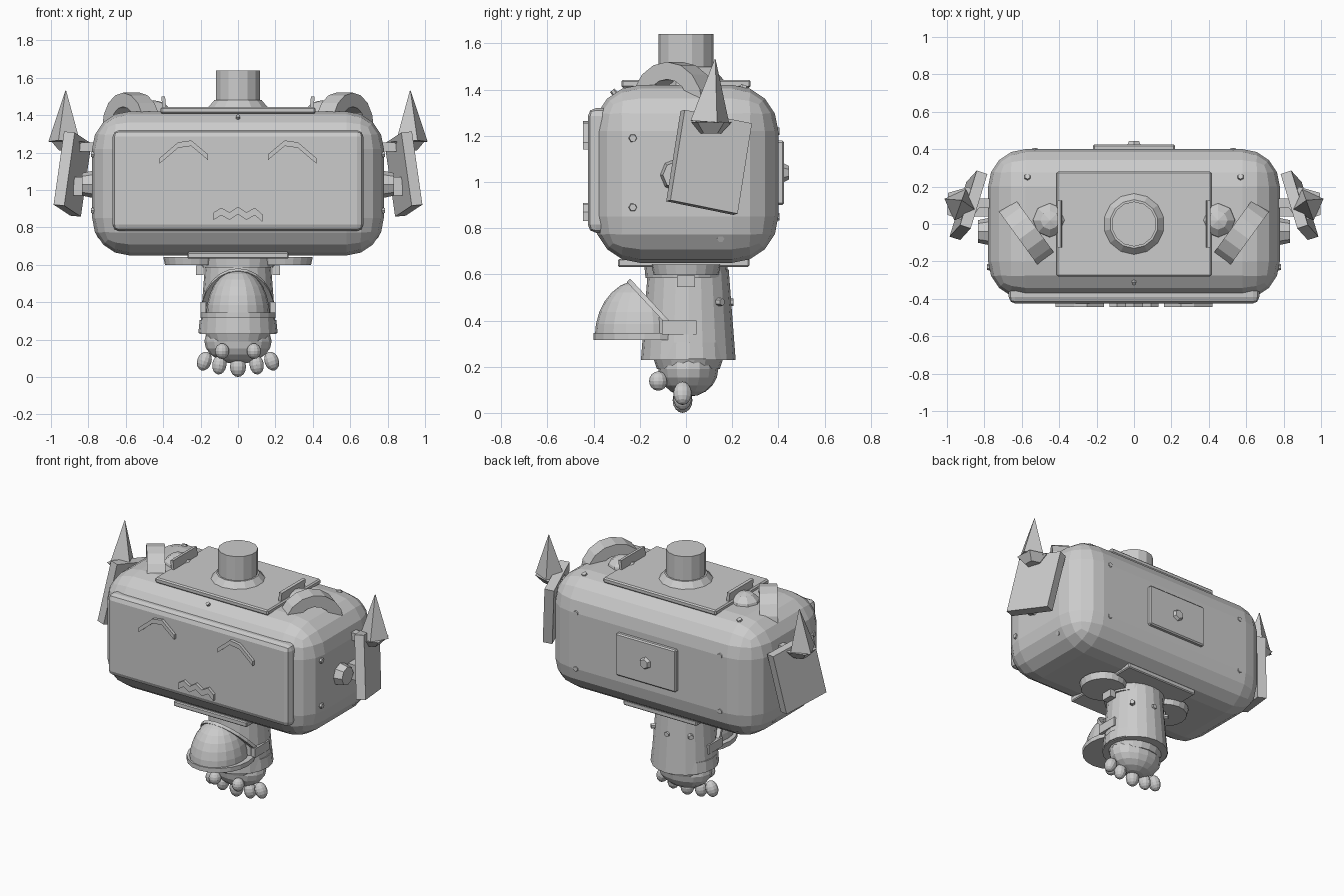
import bpy, bmesh, math
from mathutils import Matrix, Vector

old = bpy.data.objects.get("Cube")
if old:
    bpy.data.objects.remove(old)

grey = bpy.data.materials.new("plain_grey")
grey.use_nodes = True
grey.diffuse_color = (0.6, 0.6, 0.6, 1)
grey.node_tree.nodes["Principled BSDF"].inputs["Base Color"].default_value = (0.6, 0.6, 0.6, 1)


def at(loc, rx=0, ry=0, rz=0):
    """Placement matrix from a position and angles in degrees."""
    m = Matrix.Translation(loc)
    for angle, axis in ((rz, 'Z'), (ry, 'Y'), (rx, 'X')):
        m = m @ Matrix.Rotation(math.radians(angle), 4, axis)
    return m


def finish(name, bm, matrix=None, mirror=False, smooth=False):
    if matrix:
        bm.transform(matrix)
    bmesh.ops.recalc_face_normals(bm, faces=bm.faces)
    mesh = bpy.data.meshes.new(name)
    bm.to_mesh(mesh)
    bm.free()
    mesh.materials.append(grey)
    obj = bpy.data.objects.new(name, mesh)
    bpy.context.collection.objects.link(obj)
    if mirror:
        obj.modifiers.new("mirror", 'MIRROR').use_mirror_merge = False
    if smooth:
        mesh.shade_smooth()
    return obj


def box(name, loc, size, bevel=0, segments=1, mirror=False, **turn):
    bm = bmesh.new()
    bmesh.ops.create_cube(bm, size=1, matrix=Matrix.Diagonal((*size, 1)))
    if bevel:
        bmesh.ops.bevel(bm, geom=bm.edges[:], offset=bevel, segments=segments,
                        profile=0.5, affect='EDGES')
    return finish(name, bm, at(loc, **turn), mirror)


def cone(name, loc, r1, r2, depth, sides=16, stretch=(1, 1, 1), mirror=False, **turn):
    bm = bmesh.new()
    bmesh.ops.create_cone(bm, cap_ends=True, segments=sides, radius1=r1, radius2=r2, depth=depth)
    bm.transform(Matrix.Diagonal((*stretch, 1)))
    return finish(name, bm, at(loc, **turn), mirror)


def ball(name, loc, radii, u=12, v=8, mirror=False, cuts=(), **turn):
    """Ellipsoid, trimmed by planes given as (point, outward normal)."""
    bm = bmesh.new()
    bmesh.ops.create_uvsphere(bm, u_segments=u, v_segments=v, radius=1)
    bm.transform(at(loc, **turn) @ Matrix.Diagonal((*radii, 1)))
    for point, normal in cuts:
        bmesh.ops.bisect_plane(bm, geom=bm.verts[:] + bm.edges[:] + bm.faces[:],
                               plane_co=point, plane_no=normal, clear_outer=True)
        bmesh.ops.holes_fill(bm, edges=[e for e in bm.edges if e.is_boundary])
    return finish(name, bm, None, mirror)


def prism(name, outline, depth, loc, mirror=False, **turn):
    """Outline in x and z, extruded along y."""
    bm = bmesh.new()
    face = bm.faces.new([bm.verts.new((x, -depth / 2, z)) for x, z in outline])
    out = bmesh.ops.extrude_face_region(bm, geom=[face])
    moved = [g for g in out["geom"] if isinstance(g, bmesh.types.BMVert)]
    bmesh.ops.translate(bm, verts=moved, vec=(0, depth, 0))
    return finish(name, bm, at(loc, **turn), mirror)


def arc(rx, rz, steps):
    return [(rx * math.cos(math.pi * i / steps), rz * math.sin(math.pi * i / steps))
            for i in range(steps + 1)]


def band(rx, rz, t, steps=8):
    return arc(rx, rz, steps) + arc(rx - t, rz - t, steps)[::-1]


def ribbon(line, t):
    return line + [(x, z - t) for x, z in reversed(line)]


# Head shell, face and plates
box("head", (0, 0, 1.035), (1.56, 0.8, 0.77), 0.2, 4)
box("face_panel", (0, -0.355, 1.05), (1.34, 0.14, 0.54), 0.035, 2)
box("lid_plate", (0, 0, 1.425), (0.83, 0.56, 0.035), 0.008)
box("back_plate", (0, 0.405, 1.04), (0.44, 0.04, 0.28), 0.008)
cone("back_bolt", (0, 0.43, 1.04), 0.045, 0.03, 0.03, 6, rx=-90)
box("underside_plate", (0, -0.01, 0.65), (0.54, 0.57, 0.035), 0.006)
cone("underside_disc", (0.25, 0, 0.62), 0.14, 0.15, 0.045, 20, mirror=True)

# Chimney
cone("chimney_flange", (0, 0, 1.46), 0.165, 0.13, 0.04, 14)
cone("chimney", (0, 0, 1.54), 0.12, 0.12, 0.2, 14)

# Brows and mouth
prism("brow", ribbon([(0.16, 1.19), (0.25, 1.265), (0.32, 1.255), (0.42, 1.17)], 0.03),
      0.03, (0, -0.43, 0), True)
prism("mouth", ribbon([(-0.13, 0.88), (-0.09, 0.905), (-0.045, 0.88), (0, 0.91),
                       (0.045, 0.88), (0.09, 0.905), (0.13, 0.87)], 0.04),
      0.03, (0, -0.43, 0))

# Arched handles, domes and fins beside the lid
prism("top_arch", band(0.19, 0.19, 0.075), 0.11, (0.57, -0.05, 1.33), True, rz=54)
ball("top_dome", (0.45, 0.02, 1.39), (0.1, 0.1, 0.09), 8, 6, True)
box("top_fin", (0.395, 0, 1.45), (0.02, 0.25, 0.1), mirror=True, ry=6)

# Ears with spikes
box("ear_plate", (0.885, 0.1, 1.085), (0.06, 0.31, 0.4), mirror=True, rx=-11, ry=-5, rz=18)
cone("ear_spike", (0.925, 0.115, 1.395), 0.09, 0.002, 0.275, 4, mirror=True, rx=-5, rz=20)
cone("ear_spike_base", (0.915, 0.105, 1.235), 0.05, 0.1, 0.05, 5, mirror=True, rz=20)
box("ear_bracket", (0.82, 0.11, 1.23), (0.14, 0.05, 0.05), mirror=True)
box("ear_peg", (0.83, 0.08, 1.02), (0.1, 0.08, 0.1), mirror=True)
cone("side_bolt", (0.8, -0.04, 1.03), 0.075, 0.06, 0.07, 8, mirror=True, ry=90)

# Rivets
for n, (loc, rx, ry) in enumerate([
        ((0.77, -0.23, 1.19), 0, 90), ((0.77, -0.23, 0.89), 0, 90),
        ((0.74, 0.15, 0.76), 0, 115), ((0.57, 0.25, 1.405), -20, 0),
        ((0.53, 0.39, 1.22), -90, 0), ((0.53, 0.39, 0.85), -90, 0)]):
    cone(f"rivet_{n + 1}", loc, 0.022, 0.016, 0.03, 6, mirror=True, rx=rx, ry=ry)
cone("brow_rivet", (0, -0.31, 1.385), 0.014, 0.012, 0.03, 6, rx=40)

# Torso
cone("torso", (0, 0.01, 0.425), 0.205, 0.175, 0.39, 20)
cone("torso_hem", (0, 0.015, 0.27), 0.212, 0.205, 0.07, 20, (1, 0.9, 1))
cone("neck", (0, 0, 0.61), 0.195, 0.2, 0.05, 20, (1, 0.9, 1))
box("shoulder_tab", (0.205, 0, 0.57), (0.04, 0.08, 0.05), mirror=True)
cone("torso_rivet", (0, 0.19, 0.48), 0.02, 0.016, 0.03, 6, rx=-90)
cone("torso_side_rivet", (0.13, 0.14, 0.48), 0.02, 0.016, 0.05, 6, mirror=True, rx=-90, rz=-45)

# Domed front pouch, cut by a sloping opening
slope = Vector((0, 0.72, 0.69))
ball("pouch", (0, -0.2, 0.33), (0.17, 0.195, 0.245), 20, 14,
     cuts=[((0, 0, 0.33), (0, 0, -1)), ((0, -0.235, 0.57), slope)])
cone("pouch_base", (0, -0.18, 0.33), 0.2, 0.2, 0.03, 20, (1, 1.1, 1))
prism("pouch_rim", band(0.195, 0.3, 0.03, 12), 0.02, (0, -0.045, 0.355), rx=43)
box("pouch_arm", (0.185, -0.03, 0.37), (0.03, 0.15, 0.06), mirror=True)

# Base bowl and toes
cone("base_collar", (0, 0.01, 0.215), 0.16, 0.18, 0.05, 18, (1, 0.85, 1))
ball("base_bowl", (0, 0.01, 0.19), (0.18, 0.13, 0.12), 16, 10)
ball("middle_toe", (0, -0.015, 0.055), (0.043, 0.043, 0.055))
for name, loc, lean in (("inner_toe", (0.1, -0.015, 0.065), -8),
                        ("outer_toe", (0.18, -0.015, 0.085), -20),
                        ("front_toe", (0.085, -0.12, 0.138), 0)):
    ball(name, loc, (0.038, 0.04, 0.052 if lean else 0.042), mirror=True, ry=lean)
